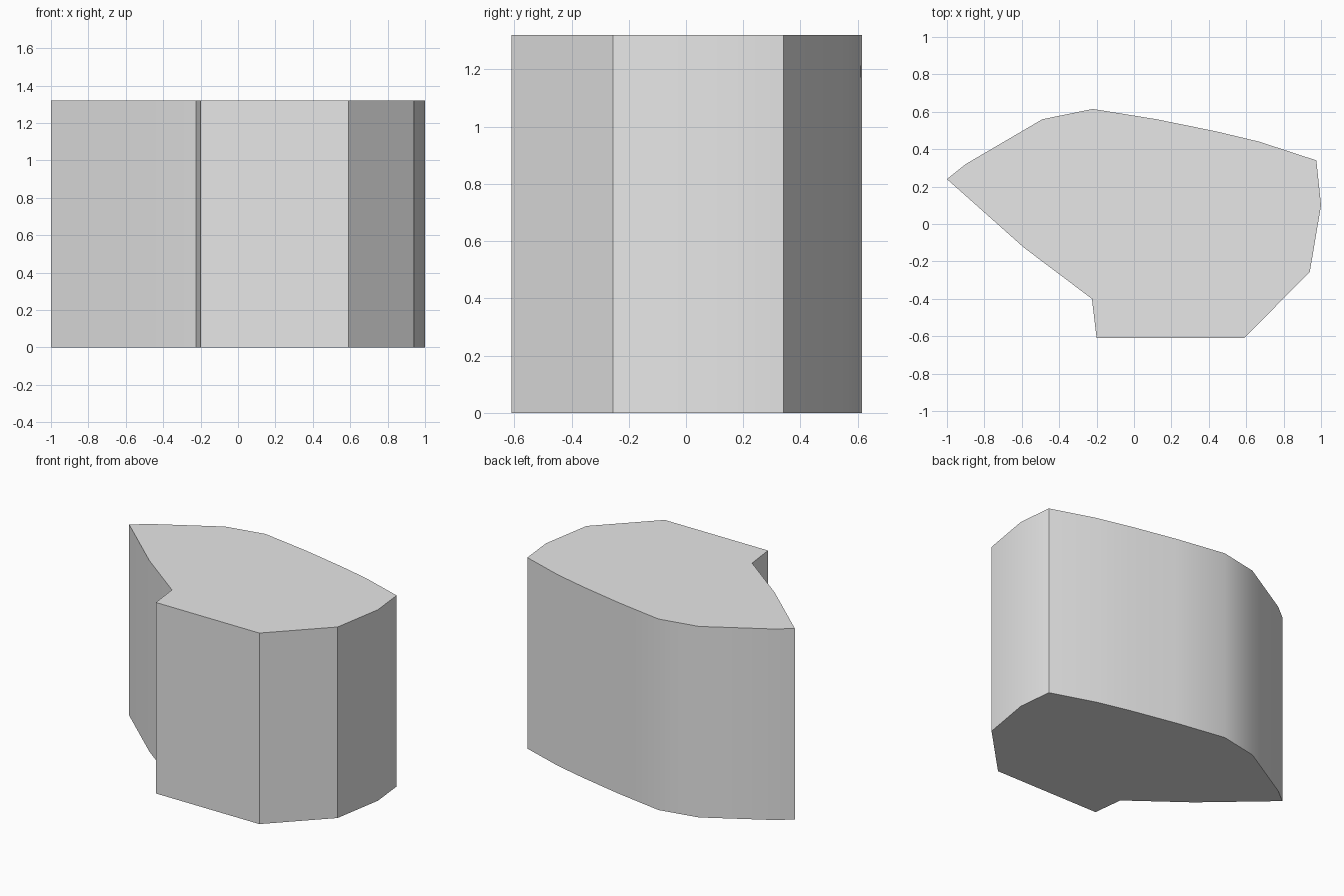
import bpy
import bmesh
import math

default_cube = bpy.data.objects.get("Cube")
if default_cube:
    bpy.data.objects.remove(default_cube, do_unlink=True)

HEIGHT = 1.32

# Plan outline, counter-clockwise from the front left of the notch
OUTLINE = [
    (-0.20, -0.61), (0.59, -0.61), (0.94, -0.255), (1.0, 0.10),
    (0.975, 0.34), (0.67, 0.44), (0.44, 0.495), (0.12, 0.56),
    (-0.22, 0.615), (-0.49, 0.56), (-0.90, 0.32), (-1.0, 0.24),
    (-0.59, -0.125), (-0.225, -0.40),
]


def make_material(name, colour):
    mat = bpy.data.materials.new(name)
    mat.use_nodes = True
    mat.diffuse_color = colour
    mat.node_tree.nodes["Principled BSDF"].inputs["Base Color"].default_value = colour
    return mat


def extrude_outline(name, outline, height, mat):
    bm = bmesh.new()
    base = bm.faces.new([bm.verts.new((x, y, 0)) for x, y in outline])
    result = bmesh.ops.extrude_face_region(bm, geom=[base], use_keep_orig=True)
    top_verts = [g for g in result["geom"] if isinstance(g, bmesh.types.BMVert)]
    bmesh.ops.translate(bm, verts=top_verts, vec=(0, 0, height))
    bmesh.ops.recalc_face_normals(bm, faces=bm.faces)
    mesh = bpy.data.meshes.new(name)
    bm.to_mesh(mesh)
    bm.free()
    mesh.materials.append(mat)
    obj = bpy.data.objects.new(name, mesh)
    bpy.context.scene.collection.objects.link(obj)
    return obj


# Solid block with a notched front and gently curved back
grey = make_material("light grey", (0.8, 0.8, 0.8, 1))
block = extrude_outline("block", OUTLINE, HEIGHT, grey)

# Smooth the shallow bends, keep the corners crisp
bpy.ops.object.select_all(action="DESELECT")
block.select_set(True)
bpy.context.view_layer.objects.active = block
bpy.ops.object.shade_smooth_by_angle(angle=math.radians(30))
